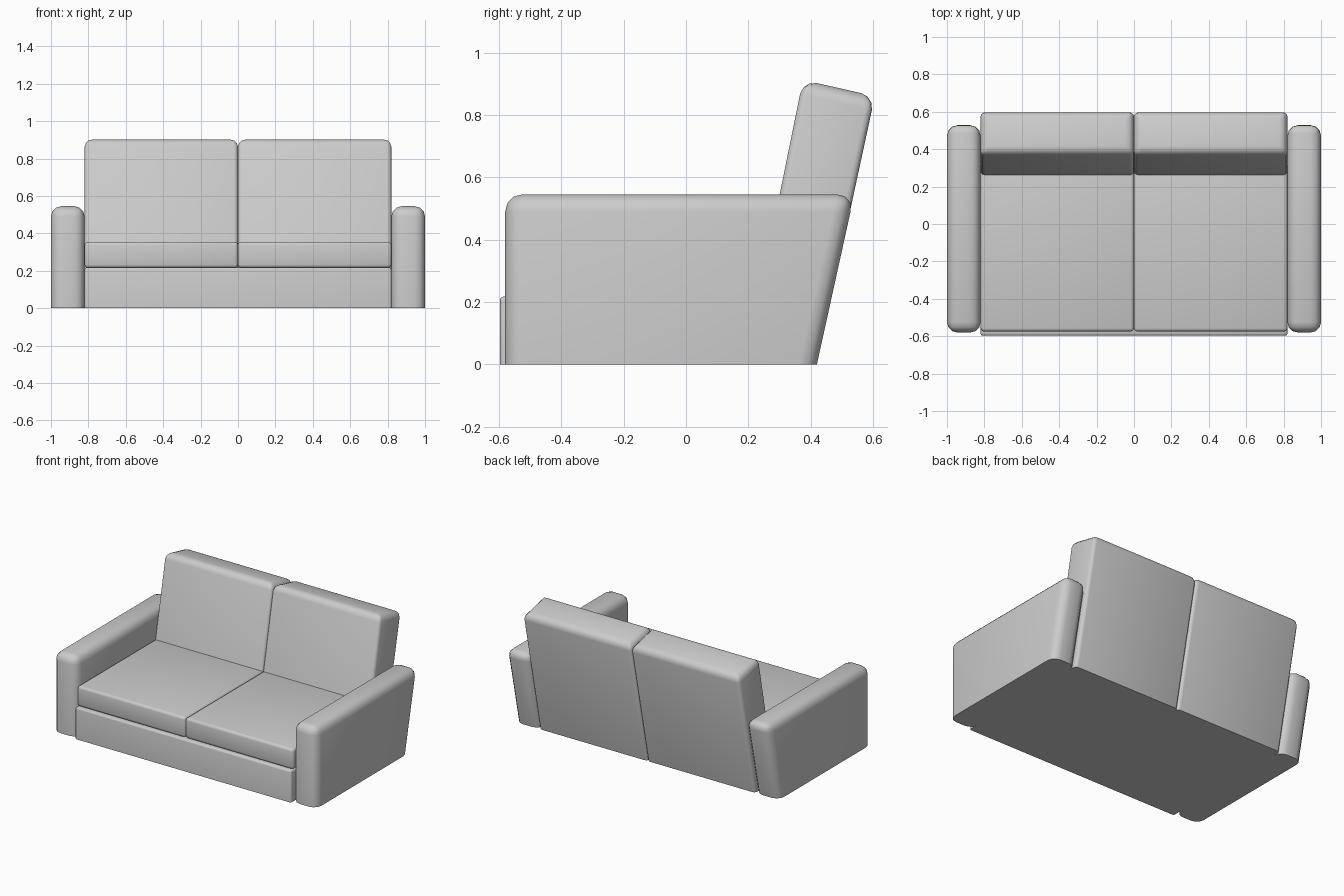
import bpy
import bmesh

if "Cube" in bpy.data.objects:
    bpy.data.objects.remove(bpy.data.objects["Cube"])

fabric = bpy.data.materials.new("light_grey_fabric")
fabric.use_nodes = True
grey = (0.6, 0.6, 0.6, 1)
fabric.diffuse_color = grey
fabric.node_tree.nodes["Principled BSDF"].inputs["Base Color"].default_value = grey


def padded_block(name, profile, x0, x1, width, top_width=None, soft_bottom=False):
    """Extrude a (y, z) profile along x and round its edges."""
    top_width = top_width or width
    low = min(z for y, z in profile)
    bm = bmesh.new()
    ends = [[bm.verts.new((x, y, z)) for y, z in profile] for x in (x0, x1)]
    bm.faces.new(ends[0])
    bm.faces.new(ends[1][::-1])
    n = len(profile)
    for i in range(n):
        j = (i + 1) % n
        bm.faces.new((ends[0][i], ends[1][i], ends[1][j], ends[0][j]))
    bmesh.ops.recalc_face_normals(bm, faces=bm.faces[:])

    # Upper edges get the wide rounding, the bottom rim stays sharp
    middle = (low + max(z for y, z in profile)) / 2
    weight = bm.edges.layers.float.new("bevel_weight_edge")
    for edge in bm.edges:
        heights = [v.co.z for v in edge.verts]
        if max(heights) < low + 0.001 and not soft_bottom:
            edge[weight] = 0
        else:
            edge[weight] = (top_width if min(heights) > middle else width) / top_width

    mesh = bpy.data.meshes.new(name)
    bm.to_mesh(mesh)
    bm.free()
    mesh.materials.append(fabric)
    obj = bpy.data.objects.new(name, mesh)
    bpy.context.collection.objects.link(obj)
    bevel = obj.modifiers.new("rounding", "BEVEL")
    bevel.limit_method = "WEIGHT"
    bevel.width = top_width
    bevel.segments = 3
    bpy.ops.object.select_all(action="DESELECT")
    obj.select_set(True)
    bpy.context.view_layer.objects.active = obj
    bpy.ops.object.modifier_apply(modifier=bevel.name)
    bpy.ops.object.shade_smooth_by_angle(angle=0.7)
    return obj


def box(y0, y1, z0, z1):
    return [(y0, z0), (y1, z0), (y1, z1), (y0, z1)]


arm = [(-0.58, 0), (0.42, 0), (0.54, 0.545), (-0.58, 0.545)]
back = [(0.19, 0), (0.42, 0), (0.606, 0.86), (0.375, 0.912)]

# Front plinth running under the seat
padded_block("base", box(-0.597, 0.25, 0, 0.217), -0.82, 0.82, 0.012)

# Matching arm, seat and backrest on each side
for side, s in (("left", 1), ("right", -1)):
    padded_block(side + "_arm", arm, *sorted((s * 0.82, s)), 0.055)
    inner, outer = sorted((0, s * 0.82))
    padded_block(side + "_seat_cushion", box(-0.575, 0.3, 0.215, 0.355),
                 inner, outer, 0.018, soft_bottom=True)
    padded_block(side + "_back_cushion", back, inner, outer, 0.022, 0.045)
